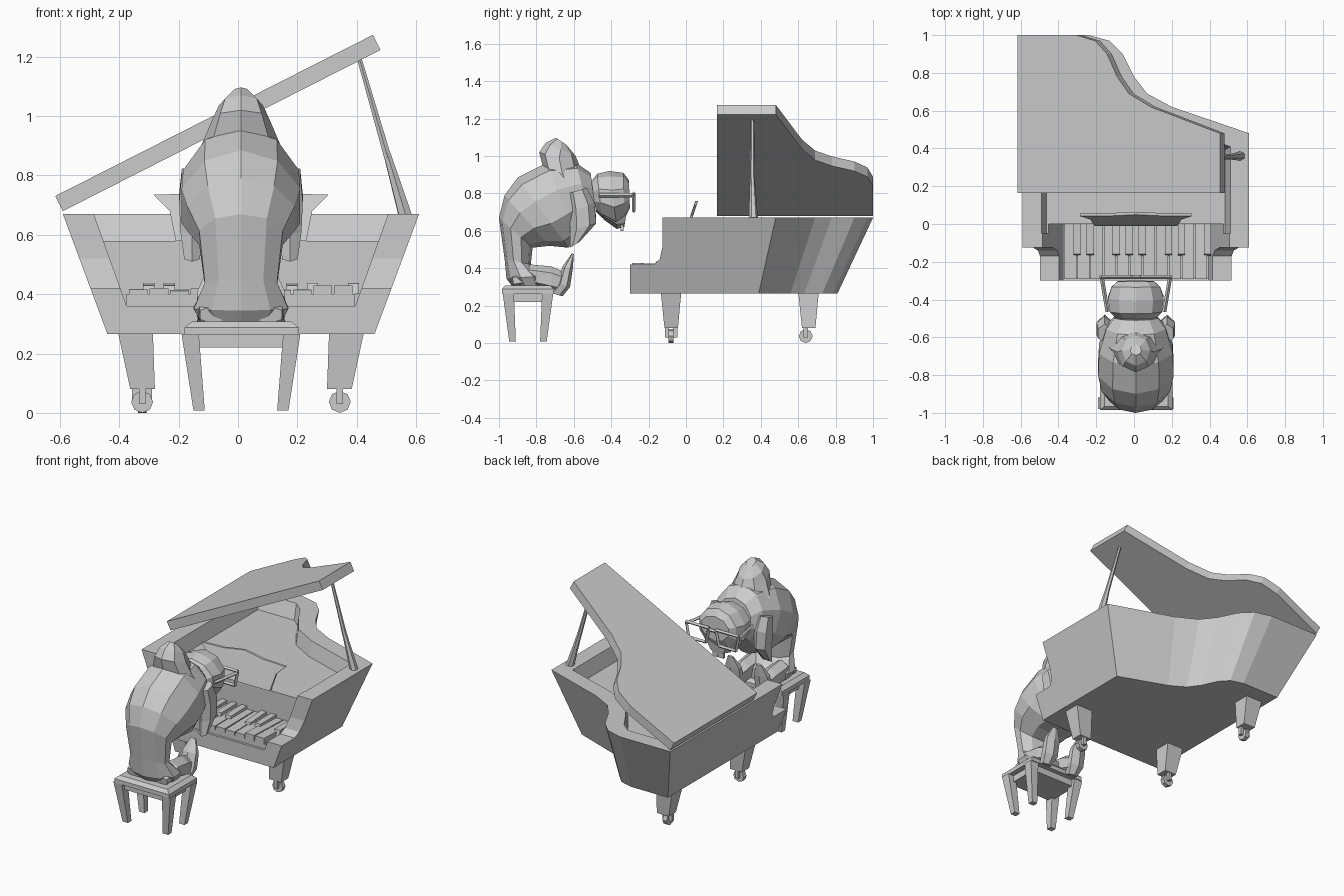
import bpy, bmesh, random
from math import sin, cos, pi, radians
from mathutils import Vector

random.seed(4)
CX = 0.01  # symmetry plane of the whole scene


def loft(name, rings):
    """Join equal-length point rings into a closed flat-faced solid."""
    bm = bmesh.new()
    rows = [[bm.verts.new(p) for p in r] for r in rings]
    n = len(rows[0])
    for a, b in zip(rows, rows[1:]):
        for i in range(n):
            j = (i + 1) % n
            bm.faces.new((a[i], a[j], b[j], b[i]))
    bm.faces.new(rows[0][::-1])
    bm.faces.new(rows[-1])
    bmesh.ops.recalc_face_normals(bm, faces=bm.faces)
    me = bpy.data.meshes.new(name)
    bm.to_mesh(me)
    bm.free()
    ob = bpy.data.objects.new(name, me)
    bpy.context.collection.objects.link(ob)
    return ob


def rect(x0, x1, y0, y1, z):
    return [(x0, y0, z), (x1, y0, z), (x1, y1, z), (x0, y1, z)]


def box(name, x0, x1, y0, y1, z0, z1):
    return loft(name, [rect(x0, x1, y0, y1, z0), rect(x0, x1, y0, y1, z1)])


def oval(p, q, hw, cx=CX, n=10):
    """Oval ring spanning p to q in the yz plane, hw wide each side of cx."""
    m, h = (Vector(p) + Vector(q)) / 2, (Vector(q) - Vector(p)) / 2
    pts = []
    for i in range(n):
        a = 2 * pi * i / n
        c = m + h * cos(a)
        pts.append((cx + hw * sin(a), c.x, c.y))
    return pts


def blob(name, rows, cx=CX, n=10):
    return loft(name, [oval(p, q, w, cx, n) for p, q, w in rows])


def bar(name, a, b, r0, r1, n=6):
    """Straight tapered rod from a to b."""
    a, b = Vector(a), Vector(b)
    q = (b - a).to_track_quat('Z', 'Y')
    return loft(name, [[c + q @ Vector((r * cos(2 * pi * i / n), r * sin(2 * pi * i / n), 0))
                        for i in range(n)] for c, r in ((a, r0), (b, r1))])


# piano case: flared grand outline
def taper(pts, z):
    k = (0.67 - z) / 0.405
    return [(CX + (x - CX) * (1 - 0.25 * k), y * (1 - 0.19 * k) if y > 0 else y, z) for x, y in pts]


curve = [(0.61, 0.48), (0.2, 0.62), (0.07, 0.69), (0, 0.78), (-0.06, 0.9),
         (-0.13, 0.97), (-0.24, 1.0), (-0.59, 1.0)]
outer = [(-0.59, -0.3), (0.61, -0.3)] + curve
inner = [(-0.49, -0.05), (0.51, -0.05), (0.51, 0.41), (0.15, 0.53), (-0.01, 0.62),
         (-0.1, 0.75), (-0.16, 0.85), (-0.22, 0.9), (-0.49, 0.9)]
case = loft("piano_case", [taper(outer, 0.265), taper(outer, 0.67)])

# hollows: string bed, keyboard well, stepped front arms
well = [(-0.375, 0.36), (0.395, 0.36), (0.545, 0.78), (-0.525, 0.78)]
step = [(-0.4, 0.42), (-0.17, 0.42), (-0.14, 0.45), (-0.125, 0.52), (-0.125, 0.8), (-0.4, 0.8)]
cutters = [loft("bed_cutter", [taper(inner, 0.58), taper(inner, 0.75)]),
           loft("well_cutter", [[(x, y, z) for x, z in well] for y in (-0.45, 0.0)]),
           loft("step_cutter", [[(x, y, z) for y, z in step] for x in (-0.8, 0.8)])]
bpy.context.view_layer.objects.active = case
for c in cutters:
    c.hide_render = True
    m = case.modifiers.new(c.name, 'BOOLEAN')
    m.operation, m.solver, m.object = 'DIFFERENCE', 'EXACT', c
    bpy.ops.object.modifier_apply(modifier=m.name)
    bpy.data.objects.remove(c)

# lid: same outline, hinged on the left edge
th = radians(26.9)
lid_pts = [(-0.59, 0.165), (0.61, 0.165)] + curve
loft("piano_lid", [[(-0.59 + (x + 0.59) * cos(th) - t * sin(th), y,
                     0.68 + (x + 0.59) * sin(th) + t * cos(th)) for x, y in lid_pts]
                   for t in (0, 0.057)])

# lid prop
bar("lid_prop_upper", (0.505, 0.355, 0.86), (0.41, 0.355, 1.19), 0.014, 0.009)
bar("lid_prop_lower", (0.565, 0.36, 0.66), (0.5, 0.355, 0.88), 0.025, 0.013)

# music desk, leaning back
desk = [(-0.21, 0.58), (0.23, 0.58), (0.25, 0.68), (0.305, 0.735), (0.15, 0.74),
        (0.01, 0.76), (-0.13, 0.74), (-0.285, 0.735), (-0.23, 0.68)]
loft("music_desk", [[(x, -0.01 + (z - 0.58) * 0.33 + t, z) for x, z in desk] for t in (0, 0.015)])

# keys, some pressed
box("key_bed", -0.375, 0.395, -0.285, -0.002, 0.355, 0.4)
for i in range(11):
    x = -0.37 + i * 0.069
    d = random.uniform(-0.008, 0.015)
    k = [(-0.29, 0.39), (0, 0.39), (0, 0.418), (-0.29, 0.418 + d)]
    loft("white_key", [[(px, y, z) for y, z in k] for px in (x + 0.003, x + 0.066)])
    if i % 7 not in (2, 6):
        d = random.uniform(-0.005, 0.005)
        k = [(-0.17, 0.4), (-0.001, 0.4), (-0.001, 0.438), (-0.16, 0.433 + d)]
        loft("black_key", [[(px, y, z) for y, z in k] for px in (x + 0.05, x + 0.088)])

# piano legs and casters
for name, s, x, y, front in (("front_leg", -1, -0.345, -0.08, True), ("front_leg", 1, 0.365, -0.08, True),
                             ("rear_leg", -1, -0.345, 0.655, False)):
    a, b = sorted((x - s * 0.058, x + s * 0.06))
    c, d = sorted((x - s * 0.065, x + s * 0.018))
    loft(name, [rect(c, d, y - 0.035, y + 0.037, 0.08), rect(a, b, y - 0.055, y + 0.055, 0.275)])
    wx = x - s * 0.022
    wy = y if front else y - 0.015
    e = Vector((0, 0.014, 0)) if front else Vector((0.014, 0, 0))
    w = Vector((wx, wy, 0.037))
    bar("caster_wheel", w - e, w + e, 0.037, 0.037, 8)
    for k in (-1, 1):
        g = w + e * 1.6 * k
        box("caster_fork", g.x - 0.011, g.x + 0.011, g.y - 0.011, g.y + 0.011, 0.03, 0.085)

# stool
loft("stool_seat", [rect(-0.18, 0.205, -0.985, -0.705, 0.262), rect(-0.18, 0.205, -0.985, -0.705, 0.288),
                    rect(-0.155, 0.18, -0.965, -0.725, 0.308)])
box("stool_apron", -0.15, 0.17, -0.955, -0.735, 0.22, 0.265)
for sx in (-1, 1):
    for sy in (-1, 1):
        def leg_ring(o, i, p, q, z):
            xs = sorted((CX + sx * o, CX + sx * i))
            ys = sorted((-0.845 + sy * p, -0.845 + sy * q))
            return rect(*xs, *ys, z)
        loft("stool_leg", [leg_ring(0.16, 0.122, 0.1, 0.065, 0.008),
                           leg_ring(0.2, 0.142, 0.135, 0.075, 0.265)])

# hunched body, lofted along its bent spine
blob("body", [((-0.93, 0.305), (-0.73, 0.3), 0.14), ((-0.96, 0.345), (-0.74, 0.36), 0.168),
              ((-0.97, 0.45), (-0.83, 0.42), 0.128), ((-1.0, 0.67), (-0.82, 0.51), 0.148),
              ((-0.97, 0.79), (-0.73, 0.52), 0.19), ((-0.9, 0.885), (-0.63, 0.51), 0.21),
              ((-0.75, 0.96), (-0.57, 0.55), 0.205), ((-0.59, 0.965), (-0.5, 0.64), 0.165),
              ((-0.51, 0.91), (-0.48, 0.67), 0.12)])
blob("shoulder_hump", [((-0.75, 0.86), (-0.52, 0.83), 0.16), ((-0.765, 0.94), (-0.56, 0.88), 0.13),
                       ((-0.785, 1.02), (-0.57, 0.95), 0.098), ((-0.75, 1.07), (-0.59, 1.0), 0.075),
                       ((-0.695, 1.097), (-0.64, 1.06), 0.03)], n=8)

# head with snout and front teeth
blob("head", [((-0.51, 0.86), (-0.48, 0.7), 0.11), ((-0.475, 0.905), (-0.45, 0.67), 0.145),
              ((-0.41, 0.92), (-0.37, 0.625), 0.155), ((-0.335, 0.91), (-0.33, 0.66), 0.135),
              ((-0.305, 0.87), (-0.3, 0.72), 0.1)])
blob("snout", [((-0.44, 0.78), (-0.44, 0.66), 0.1), ((-0.36, 0.78), (-0.37, 0.61), 0.09),
               ((-0.31, 0.75), (-0.33, 0.62), 0.065)], n=8)
for s in (-1, 1):
    x = CX + s * 0.02
    box("tooth", x - 0.018, x + 0.018, -0.35, -0.335, 0.6, 0.66)

# glasses
for s in (-1, 1):
    bar("glasses_arm", (CX + s * 0.15, -0.465, 0.79), (CX + s * 0.182, -0.275, 0.79), 0.011, 0.011, 4)
    a, b = CX + s * 0.025, CX + s * 0.185
    lens = [(a, 0.8), (b, 0.8), (b - s * 0.02, 0.705), (a + s * 0.02, 0.705)]
    for p, q in zip(lens, lens[1:] + lens[:1]):
        bar("glasses_rim", (p[0], -0.28, p[1]), (q[0], -0.28, q[1]), 0.01, 0.01, 4)
bar("glasses_bridge", (CX - 0.03, -0.28, 0.79), (CX + 0.03, -0.28, 0.79), 0.01, 0.01, 4)

# short arms, legs and upright feet
for s in (-1, 1):
    blob("arm", [((-0.63, 0.8), (-0.53, 0.83), 0.04), ((-0.62, 0.7), (-0.49, 0.75), 0.05),
                 ((-0.62, 0.6), (-0.48, 0.64), 0.045), ((-0.62, 0.51), (-0.57, 0.54), 0.03)],
         CX + s * 0.165, 6)
    blob("leg", [((-0.93, 0.36), (-0.92, 0.3), 0.05), ((-0.83, 0.42), (-0.83, 0.3), 0.06),
                 ((-0.72, 0.41), (-0.72, 0.27), 0.055), ((-0.65, 0.38), (-0.66, 0.26), 0.04)],
         CX + s * 0.095, 6)
    blob("foot", [((-0.73, 0.27), (-0.66, 0.25), 0.035), ((-0.69, 0.32), (-0.62, 0.3), 0.055),
                  ((-0.66, 0.41), (-0.605, 0.4), 0.055), ((-0.61, 0.48), (-0.6, 0.475), 0.02)],
         CX + s * 0.1, 6)
